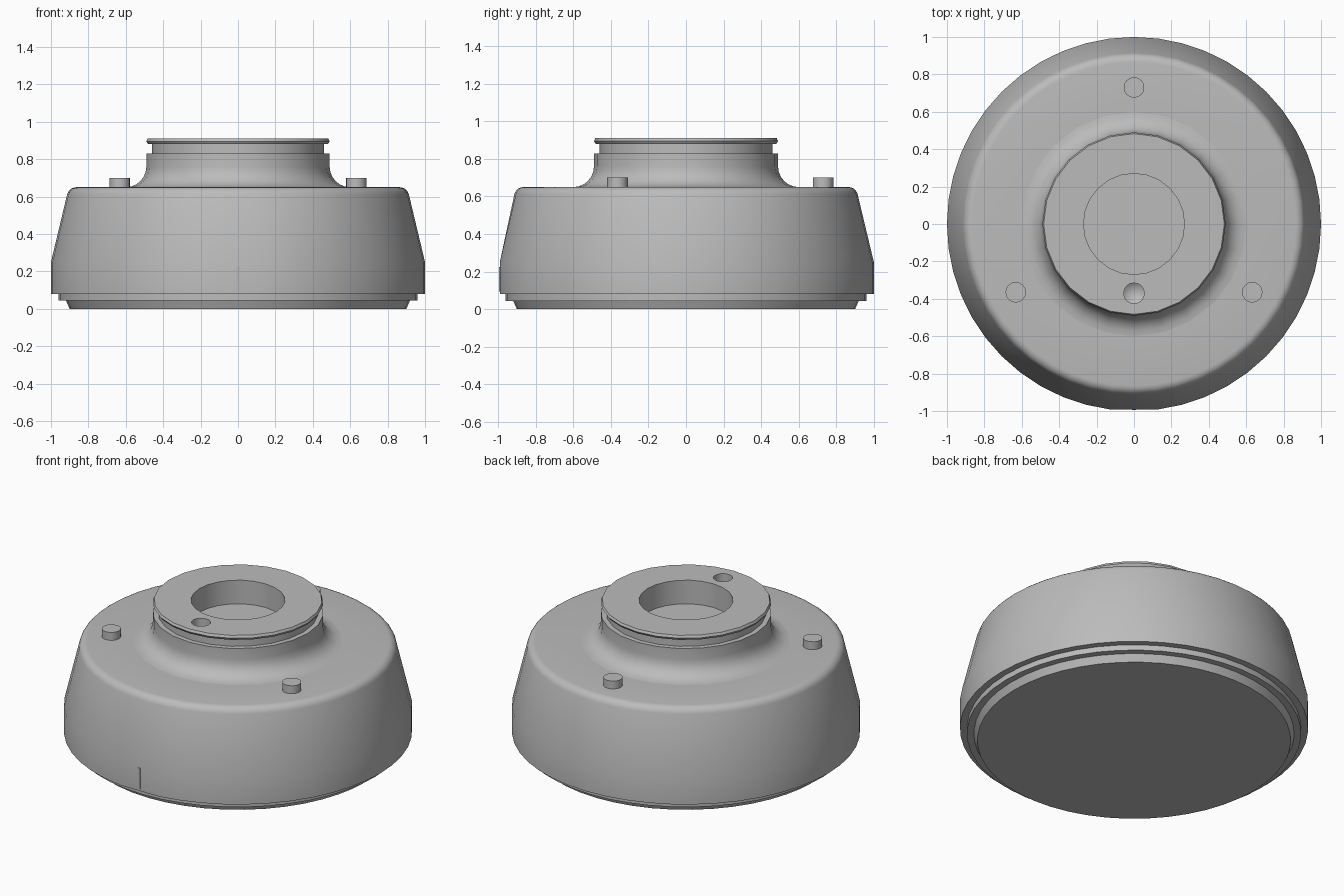
import bpy, bmesh, math
from mathutils import Matrix

default = bpy.data.objects.get("Cube")
if default:
    bpy.data.objects.remove(default, do_unlink=True)

grey = bpy.data.materials.new("machined grey")
grey.use_nodes = True
GREY = (0.5, 0.5, 0.5, 1)
grey.diffuse_color = GREY
grey.node_tree.nodes["Principled BSDF"].inputs["Base Color"].default_value = GREY


def lathe(name, profile, sides):
    """Spin a (radius, height) profile around z; radius 0 closes the end."""
    bm = bmesh.new()
    verts = [bm.verts.new((r, 0, z)) for r, z in profile]
    edges = [bm.edges.new(pair) for pair in zip(verts, verts[1:])]
    bmesh.ops.spin(bm, geom=verts + edges, cent=(0, 0, 0), axis=(0, 0, 1),
                   angle=math.tau, steps=sides, use_duplicate=False)
    bmesh.ops.remove_doubles(bm, verts=bm.verts, dist=1e-4)
    bmesh.ops.recalc_face_normals(bm, faces=bm.faces)
    mesh = bpy.data.meshes.new(name)
    bm.to_mesh(mesh)
    bm.free()
    obj = bpy.data.objects.new(name, mesh)
    bpy.context.collection.objects.link(obj)
    mesh.materials.append(grey)
    return obj


def activate(obj):
    bpy.ops.object.select_all(action='DESELECT')
    obj.select_set(True)
    bpy.context.view_layer.objects.active = obj


def smooth(obj):
    activate(obj)
    bpy.ops.object.shade_smooth_by_angle(angle=math.radians(30))


def arc(cx, cz, radius, start, end, steps):
    angles = [math.radians(start + (end - start) * i / steps) for i in range(steps + 1)]
    return [(cx + radius * math.cos(a), cz + radius * math.sin(a)) for a in angles]


# Housing: stepped foot, straight band, tapered wall, rounded shoulder
housing = lathe("housing", [(0, 0), (0.9, 0), (0.92, 0.045), (0.96, 0.045), (0.96, 0.08),
                            (1, 0.08), (1, 0.25)]
                + arc(0.865, 0.6, 0.05, 14, 90, 5) + [(0.6, 0.65), (0, 0.65)], 48)
# Small flat on the front of the straight band
for v in housing.data.vertices:
    v.co.y = max(v.co.y, -0.991)
smooth(housing)

# Neck: fillet, collar, groove, chamfered flange and blind bore
neck = lathe("neck", [(0, 0.648), (0.6, 0.648)] + arc(0.6, 0.76, 0.11, 270, 180, 6)
             + [(0.49, 0.83), (0.46, 0.83), (0.46, 0.88), (0.48, 0.88), (0.49, 0.895),
                (0.483, 0.91), (0.27, 0.91), (0.27, 0.76), (0, 0.76)], 24)

# Drilled hole with a conical bottom, cut into the flange
drill = lathe("drill_cutter", [(0, 0.79), (0.055, 0.83), (0.055, 0.95), (0, 0.95)], 16)
drill.data.transform(Matrix.Translation((0, -0.37, 0)))
drill.hide_render = True
cut = neck.modifiers.new("drilled hole", 'BOOLEAN')
cut.object = drill
cut.operation = 'DIFFERENCE'
cut.solver = 'EXACT'
activate(neck)
bpy.ops.object.modifier_apply(modifier=cut.name)
bpy.data.objects.remove(drill, do_unlink=True)
smooth(neck)

# Three locating pins evenly spaced on the shoulder
for name, degrees in (("back_pin", 90), ("right_pin", 210), ("left_pin", 330)):
    pin = lathe(name, [(0, 0.64), (0.055, 0.64), (0.055, 0.7), (0, 0.7)], 16)
    a = math.radians(degrees)
    pin.location = (0.73 * math.cos(a), 0.73 * math.sin(a), 0)
    smooth(pin)

# Thin index mark on the front flat
bpy.ops.mesh.primitive_cube_add(size=1, location=(0, -0.991, 0.16))
mark = bpy.context.object
mark.name = "index_mark"
mark.scale = (0.02, 0.006, 0.13)
mark.data.materials.append(grey)
